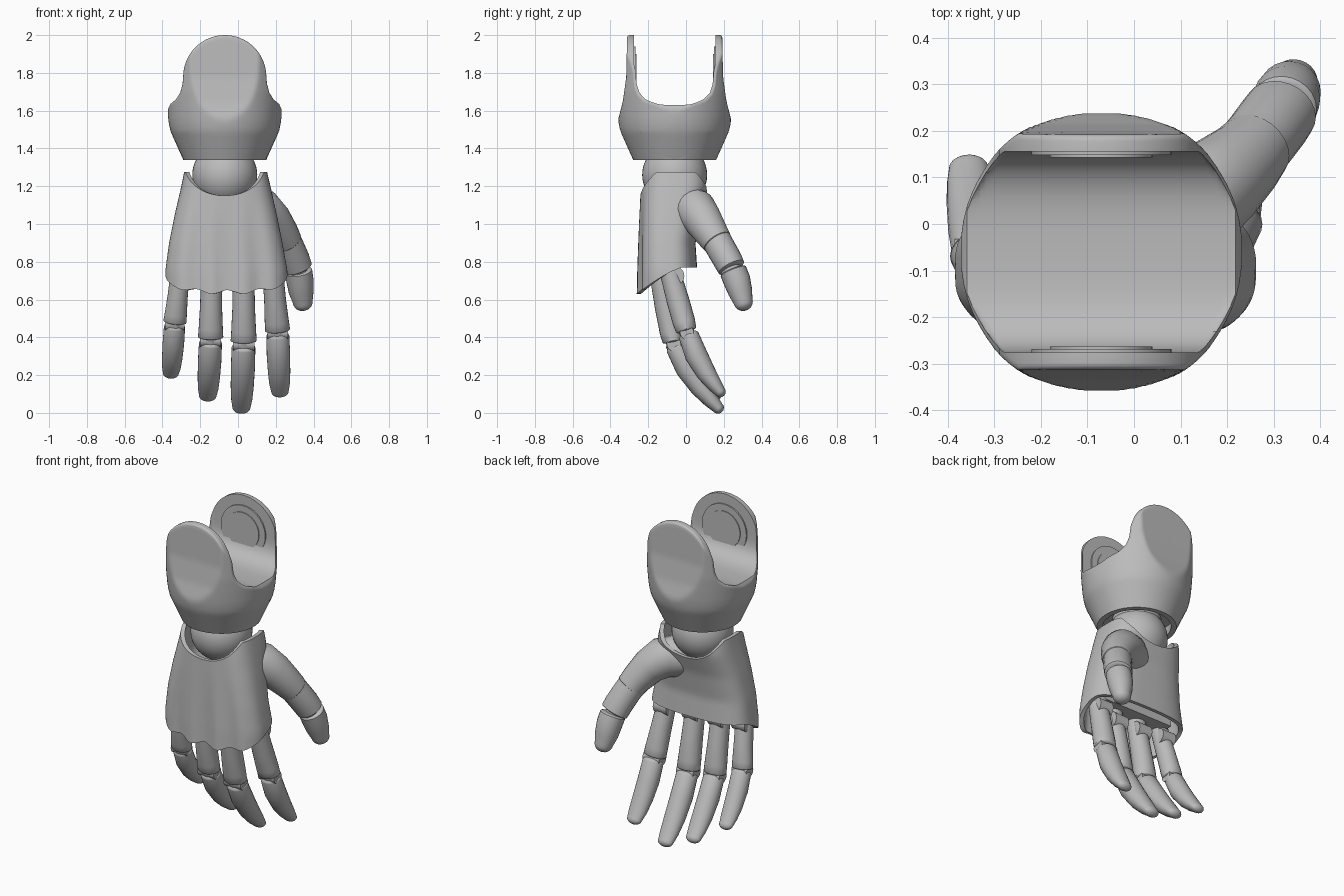
import bpy, bmesh, math
from mathutils import Vector, Matrix

if "Cube" in bpy.data.objects:
    bpy.data.objects.remove(bpy.data.objects["Cube"], do_unlink=True)

GREY = (0.5, 0.5, 0.5, 1)
mat = bpy.data.materials.new("plain grey")
mat.use_nodes = True
mat.diffuse_color = GREY
mat.node_tree.nodes["Principled BSDF"].inputs["Base Color"].default_value = GREY
CX, CY = -0.07, -0.06  # wrist axis


def make(name, bm, angle=38):
    """Weld, shade smooth with sharp creases, and add to the scene."""
    bmesh.ops.remove_doubles(bm, verts=bm.verts[:], dist=1e-5)
    bmesh.ops.recalc_face_normals(bm, faces=bm.faces[:])
    bm.normal_update()
    for face in bm.faces:
        face.smooth = True
    for edge in bm.edges:
        edge.smooth = len(edge.link_faces) == 2 and edge.calc_face_angle(0) < math.radians(angle)
    me = bpy.data.meshes.new(name)
    bm.to_mesh(me)
    bm.free()
    me.materials.append(mat)
    bpy.context.scene.collection.objects.link(bpy.data.objects.new(name, me))


def skin(name, rings, caps=True):
    """Join equal rings of points into a surface."""
    bm = bmesh.new()
    rows = [[bm.verts.new(p) for p in ring] for ring in rings]
    n = len(rows[0])
    for low, high in zip(rows, rows[1:]):
        for i in range(n):
            j = (i + 1) % n
            bm.faces.new((low[i], low[j], high[j], high[i]))
    if caps:
        bm.faces.new(rows[0][::-1])
        bm.faces.new(rows[-1])
    make(name, bm)


def tube(name, stations, start=0, end=0, n=24):
    """Loft ellipses (point, half width, half depth) with domed ends."""
    pts = [Vector(s[0]) for s in stations]
    rings = []

    def ring(p, t, a, b):
        side = (Vector((1, 0, 0)) - t * t.x).normalized()
        up = t.cross(side)
        return [p + side * a * math.cos(2 * math.pi * i / n)
                + up * b * math.sin(2 * math.pi * i / n) for i in range(n)]

    def dome(p, t, a, b, length):
        angles = [k * math.pi / 12 for k in range(1, 6)] if length else []
        return [ring(p + t * length * math.sin(q), t, a * math.cos(q), b * math.cos(q))
                for q in angles]

    for i, (_, a, b) in enumerate(stations):
        t = (pts[min(i + 1, len(pts) - 1)] - pts[max(i - 1, 0)]).normalized()
        if i == 0:
            rings += dome(pts[0], t, a, b, -start)[::-1]
        rings.append(ring(pts[i], t, a, b))
        if i == len(pts) - 1:
            rings += dome(pts[i], t, a, b, end)
    skin(name, rings)


def cylinder(name, centre, radius, depth, axis="Z"):
    bm = bmesh.new()
    turn = {"X": Matrix.Rotation(math.pi / 2, 4, "Y"),
            "Y": Matrix.Rotation(math.pi / 2, 4, "X"), "Z": Matrix()}[axis]
    bmesh.ops.create_cone(bm, cap_ends=True, segments=40, radius1=radius, radius2=radius,
                          depth=depth, matrix=Matrix.Translation(centre) @ turn)
    make(name, bm)


def lookup(table, x):
    """Straight-line interpolation in a table of (x, value)."""
    x = min(max(x, table[0][0]), table[-1][0])
    for (x0, a), (x1, b) in zip(table, table[1:]):
        if x <= x1:
            return a + (b - a) * (x - x0) / (x1 - x0)


# Wrist cuff: slices across the width; each slice is a U between two ears
radius = [(1.34, .22), (1.49, .287), (1.525, .295), (1.56, .30), (1.62, .305),
          (1.7, .31), (2.05, .312)]
lowest = [(r, z) for z, r in radius]
flat = [(1.3, .36), (1.55, .30), (1.65, .274), (1.78, .256), (2.1, .25)]
shoulder = [(.22, 1.78), (.224, 1.74), (.236, 1.695), (.258, 1.66), (.288, 1.635), (.302, 1.605)]


def cuff_slice(u):
    w = abs(u)
    base = lookup(lowest, w)
    top = 1.78 + math.sqrt(.22 ** 2 - w * w) if w < .22 else lookup(shoulder, w)
    hole = math.sqrt(max(0, .19 ** 2 - w * w))
    ceiling = base + (.05 if hole else 0)
    half = [(0, ceiling), (hole, ceiling), (hole, base)]
    rim = .014
    heights = [base + (top - rim - base) * i / 32 for i in range(32)]
    heights += [top - rim * (1 - math.sin(k * math.pi / 8)) for k in range(5)]
    for z in heights:
        v = min(math.sqrt(max(0, lookup(radius, z) ** 2 - w * w)), lookup(flat, z))
        e = max(0, 1 - (top - z) / rim)
        v = max(0, v - rim * (1 - math.sqrt(max(0, 1 - e * e))))
        half.append((v, z))
    edge = half[-1][0]
    half.append((min(.216, edge), top))
    for k in range(17):
        q = k * math.pi / 32
        v = .216 * max(0, math.cos(q)) ** .67 if k < 16 else 0
        half.append((min(v, edge), min(top, 1.80 - .17 * math.sin(q) ** .67)))
    loop = half + [(-v, z) for v, z in half[-2:0:-1]]
    return [(CX + u, CY + v, z) for v, z in loop]


steps = [.19 * i / 16 for i in range(17)]
steps += [.2, .207, .212, .216, .2185, .2198, .222, .224, .23, .236, .247, .258, .268,
          .278, .288, .296, .3015]
skin("wrist_cuff", [cuff_slice(u) for u in [-s for s in steps[:0:-1]] + steps])

# Round pads inside the two cuff ears
for s, where in ((-1, "front"), (1, "back")):
    cylinder(where + "_ear_pad", (CX, CY + s * .216, 1.79), .15, .016, "Y")
    cylinder(where + "_ear_button", (CX, CY + s * .212, 1.79), .11, .018, "Y")

# Wrist ball and neck
bm = bmesh.new()
bmesh.ops.create_uvsphere(bm, u_segments=40, v_segments=24, radius=.172,
                          matrix=Matrix.Translation((CX, CY, 1.26)))
make("wrist_ball", bm)
cylinder("wrist_neck", (CX, CY, 1.37), .135, .12)

# Hand shell: flared open sleeve with knuckle ridges and a scalloped hem
sections = [(.60, (-.38, .262, -.25, .06)), (.75, (-.385, .262, -.25, .06)),
            (.9, (-.365, .235, -.248, .05)), (1.05, (-.335, .205, -.245, .075)),
            (1.2, (-.30, .172, -.24, .125)), (1.3, (-.28, .148, -.225, .12))]
sections = [(z, Vector(box)) for z, box in sections]


def around(angle, z, inset=0):
    x0, x1, y0, y1 = lookup(sections, z)
    c, s = (math.copysign(abs(f(angle)) ** .68, f(angle)) for f in (math.cos, math.sin))
    return ((x0 + x1) / 2 + c * ((x1 - x0) / 2 - inset),
            (y0 + y1) / 2 + s * ((y1 - y0) / 2 - inset), s)


def shell_ring(t, inset, n=96):
    ring = []
    for i in range(n):
        a = 2 * math.pi * i / n
        xb, _, s = around(a, .7)
        wave = math.cos(2 * math.pi * (xb - .03) / .17) * max(0, -s) ** 3
        bottom = .77 - .13 * max(0, (.5 - s) / 1.5) ** 1.3 - .012 * wave
        xt = around(a, 1.25)[0] - CX
        top = min(1.275, 1.394 - math.sqrt(max(.01, .244 ** 2 - xt ** 2)))
        z = bottom + (top - bottom) * t
        x, y, _ = around(a, z, inset)
        ring.append((x, y - .012 * wave * (1 - t), z))
    return ring


levels = [i / 16 for i in range(17)]
skin("hand_shell", [shell_ring(t, 0) for t in levels]
     + [shell_ring(t, .022) for t in reversed(levels)] + [shell_ring(0, 0)], caps=False)

# Bar inside the hem that carries the knuckles
bm = bmesh.new()
bmesh.ops.create_cube(bm, size=1, matrix=Matrix.Translation((-.06, -.11, .83))
                      @ Matrix.Diagonal((.5, .12, .08, 1)))
make("knuckle_bar", bm)

# Fingers: base, joint and tip positions, then thickness
fingers = {
    "little": ((-.30, -.14, .8), (-.335, -.065, .47), (-.355, .12, .21), .92),
    "ring": ((-.14, -.15, .8), (-.145, -.07, .385), (-.16, .155, .09), 1),
    "middle": ((.03, -.15, .8), (.03, -.065, .365), (.018, .17, .026), 1.03),
    "index": ((.18, -.10, .8), (.21, .005, .425), (.222, .18, .112), 1),
}
for name, (base, joint, tip, k) in fingers.items():
    base, joint, tip = Vector(base), Vector(joint), Vector(tip)
    mid = base.lerp(joint, .55)
    tube(name + "_lower_finger", [(base, .054 * k, .052 * k), (mid, .058 * k, .06 * k),
                                  (base.lerp(joint, .85), .064 * k, .06 * k),
                                  (base.lerp(joint, .96), .067 * k, .055 * k)], end=.012)
    tube(name + "_link", [(base.lerp(joint, .85), .045, .04), (joint, .045, .04),
                          (joint.lerp(tip, .15), .045, .04)])
    cylinder(name + "_joint_pin", joint, .036 * k, .11 * k, "X")
    cylinder(name + "_knuckle_pin", base.lerp(joint, .2) + Vector((0, .02, 0)), .05 * k, .09, "X")
    bend = Vector((0, -.012, -.01))
    tube(name + "_fingertip", [(joint.lerp(tip, .06), .061 * k, .054 * k),
                               (joint.lerp(tip, .35) + bend, .062 * k, .06 * k),
                               (joint.lerp(tip, .65) + bend, .059 * k, .052 * k),
                               (joint.lerp(tip, .86) + bend * .5, .054 * k, .041 * k),
                               (tip, .046 * k, .03 * k)], start=.025, end=.03)

# Thumb: root blending out of the palm, sleeve, joint and tip
tube("thumb_root", [((.0, -.01, 1.08), .10, .10), ((.07, .015, 1.085), .118, .12),
                    ((.13, .05, 1.07), .115, .115), ((.185, .09, 1.02), .10, .102),
                    ((.235, .135, .95), .087, .089), ((.26, .165, .905), .081, .081)],
     start=.05, end=.01)
tube("thumb_sleeve", [((.235, .14, .95), .079, .08), ((.27, .18, .88), .08, .078),
                      ((.30, .22, .81), .081, .077), ((.314, .24, .77), .08, .074)], end=.01)
tube("thumb_link", [((.30, .22, .80), .055, .055), ((.325, .26, .70), .055, .055)])
tube("thumb_tip", [((.32, .25, .75), .073, .072), ((.328, .27, .70), .072, .072),
                   ((.335, .288, .64), .066, .064), ((.343, .304, .585), .052, .05)],
     start=.012, end=.045)
